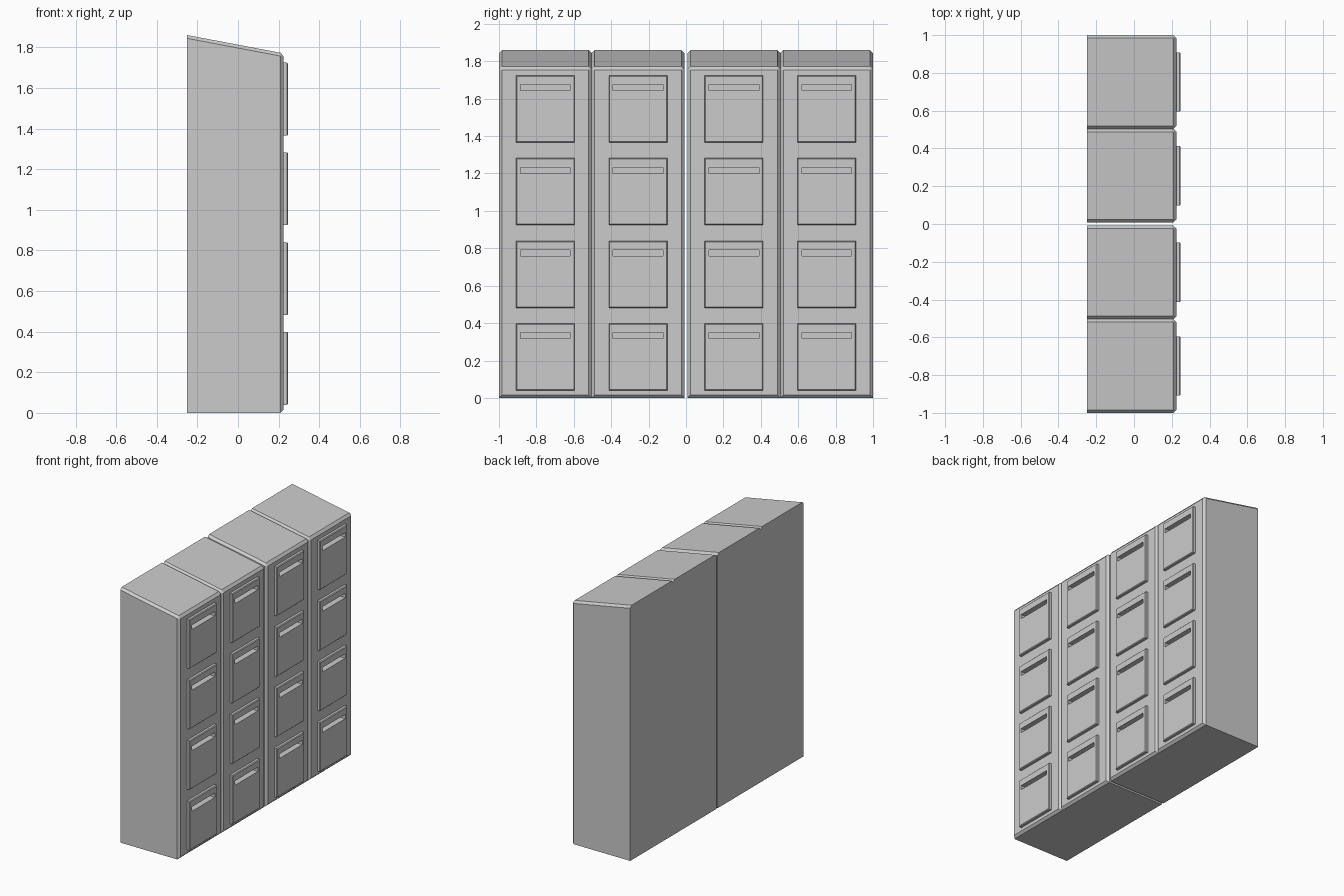
import bpy, bmesh
from mathutils import Matrix, Vector

if "Cube" in bpy.data.objects:
    bpy.data.objects.remove(bpy.data.objects["Cube"])

WIDTH = 0.496
COLUMNS = (-0.752, -0.256, 0.256, 0.752)
DOOR_Z = [0.04 + 0.442 * i for i in range(4)]


def add_object(name, bm):
    bmesh.ops.recalc_face_normals(bm, faces=bm.faces[:])
    mesh = bpy.data.meshes.new(name)
    bm.to_mesh(mesh)
    bm.free()
    ob = bpy.data.objects.new(name, mesh)
    bpy.context.collection.objects.link(ob)
    return ob


def add_box(bm, lo, hi):
    lo, hi = Vector(lo), Vector(hi)
    m = Matrix.Translation((lo + hi) / 2) @ Matrix.Diagonal((*(hi - lo), 1))
    return bmesh.ops.create_cube(bm, size=1, matrix=m)["verts"]


def cut(ob, cutter):
    mod = ob.modifiers.new("slots", 'BOOLEAN')
    mod.operation = 'DIFFERENCE'
    mod.solver = 'EXACT'
    mod.object = cutter


for n, y in enumerate(COLUMNS, 1):
    # Hidden cutter for the four deep handle slots
    bm = bmesh.new()
    for z in DOOR_Z:
        add_box(bm, (0.11, y - 0.133, z + 0.277), (0.3, y + 0.133, z + 0.309))
    cutter = add_object(f"slot_cutter_{n}", bm)
    cutter.hide_render = True
    cutter.hide_set(True)

    # Sloped-top cabinet, chamfered round the front and along the roof sides
    bm = bmesh.new()
    profile = [(-0.25, 0), (0.225, 0), (0.225, 1.77), (-0.25, 1.86)]
    verts = [bm.verts.new((x, y - WIDTH / 2, z)) for x, z in profile]
    face = bm.faces.new(verts)
    side = bmesh.ops.extrude_face_region(bm, geom=[face])["geom"]
    bmesh.ops.translate(bm, vec=(0, WIDTH, 0),
                        verts=[v for v in side if isinstance(v, bmesh.types.BMVert)])
    edges = [e for e in bm.edges
             if all(v.co.x > 0.2 for v in e.verts) or all(v.co.z > 1.7 for v in e.verts)]
    edges = [e for e in edges if not all(v.co.x < -0.2 for v in e.verts)]
    bmesh.ops.bevel(bm, geom=edges, offset=0.016, segments=1, affect='EDGES', profile=0.5)
    cut(add_object(f"cabinet_{n}", bm), cutter)

    # Four raised doors with a fine chamfered rim
    bm = bmesh.new()
    for z in DOOR_Z:
        box = add_box(bm, (0.215, y - 0.157, z), (0.247, y + 0.157, z + 0.358))
        rim = [e for v in box for e in v.link_edges if all(w.co.x > 0.24 for w in e.verts)]
        bmesh.ops.bevel(bm, geom=list(set(rim)), offset=0.005, segments=1,
                        affect='EDGES', profile=0.5)
    cut(add_object(f"doors_{n}", bm), cutter)
